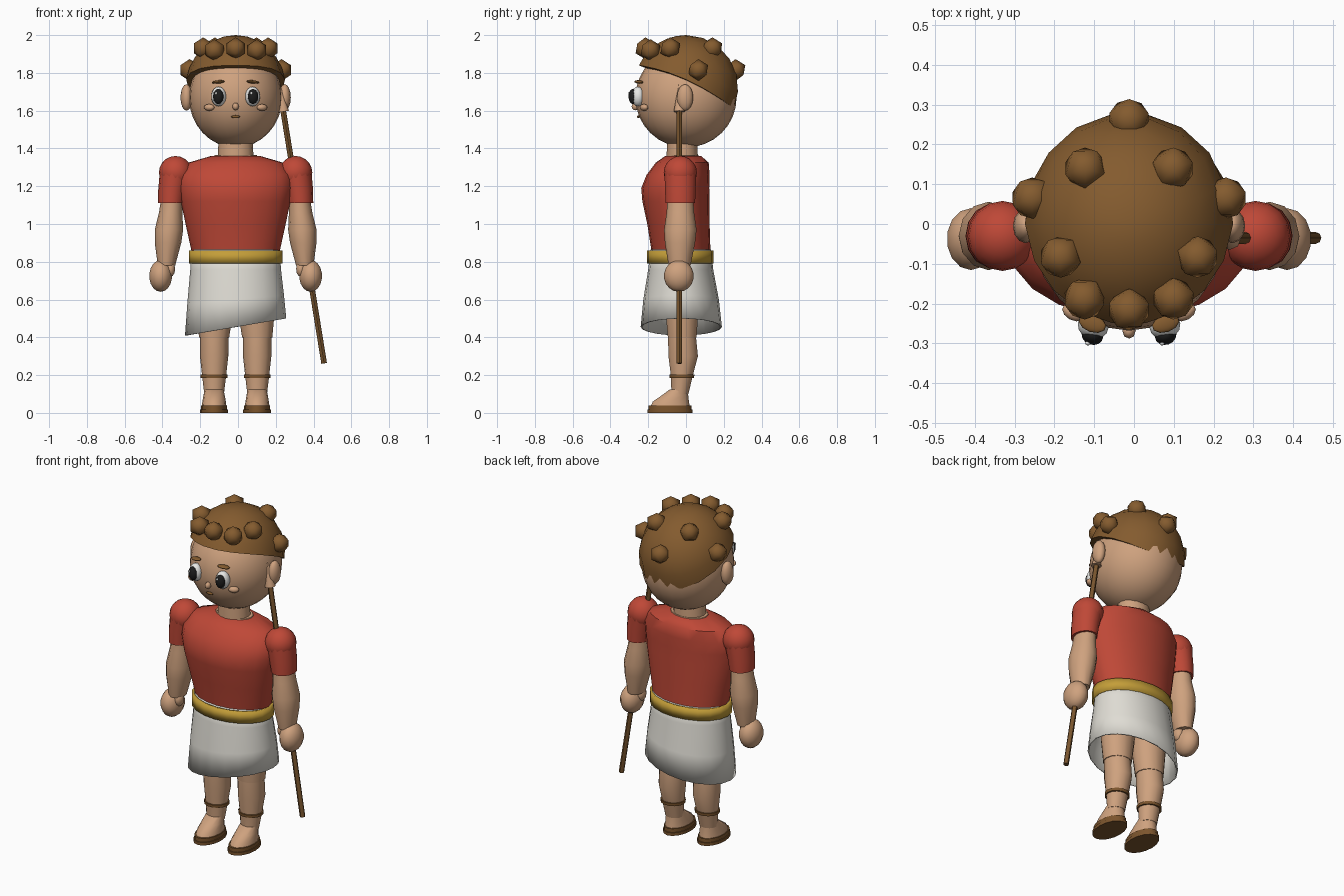
import bpy, bmesh, math
from mathutils import Vector

if "Cube" in bpy.data.objects:
    bpy.data.objects.remove(bpy.data.objects["Cube"])

CX = -0.0125  # body axis; the staff shifts the bounding box


def mat(name, r, g, b):
    m = bpy.data.materials.new(name)
    m.diffuse_color = (r, g, b, 1)
    m.use_nodes = True
    m.node_tree.nodes["Principled BSDF"].inputs["Base Color"].default_value = m.diffuse_color
    return m


SKIN = mat("skin", 0.62, 0.36, 0.21)
HAIR = mat("hair brown", 0.23, 0.105, 0.028)
RED = mat("tunic red", 0.52, 0.065, 0.038)
WHITE = mat("cloth white", 0.74, 0.72, 0.66)
GOLD = mat("belt gold", 0.55, 0.34, 0.04)
WOOD = mat("staff wood", 0.19, 0.09, 0.027)
LEATHER = mat("sandal leather", 0.2, 0.09, 0.026)
BLACK = mat("pupil black", 0.012, 0.012, 0.012)
EYE = mat("eye white", 0.8, 0.8, 0.78)


def finish(name, bm, material):
    bmesh.ops.recalc_face_normals(bm, faces=bm.faces)
    me = bpy.data.meshes.new(name)
    bm.to_mesh(me)
    bm.free()
    me.materials.append(material)
    ob = bpy.data.objects.new(name, me)
    bpy.context.collection.objects.link(ob)
    return ob


def loft(name, material, rings, n=16, cap=True, thick=0):
    """Stack of ellipses (x, y, z, rx, ry[, slant along x])."""
    bm = bmesh.new()
    loops = []
    for x, y, z, rx, ry, *sl in rings:
        k = sl[0] if sl else 0
        loops.append([bm.verts.new((x + rx * math.cos(a), y + ry * math.sin(a), z + k * rx * math.cos(a)))
                      for a in (2 * math.pi * i / n for i in range(n))])
    for a, b in zip(loops, loops[1:]):
        for i in range(n):
            j = (i + 1) % n
            bm.faces.new((a[i], a[j], b[j], b[i]))
    if cap:
        bm.faces.new(loops[0][::-1])
        bm.faces.new(loops[-1])
    ob = finish(name, bm, material)
    if thick:
        m = ob.modifiers.new("thickness", 'SOLIDIFY')
        m.thickness, m.offset = thick, -1
    return ob


def ball(name, material, loc, radii, rot=(0, 0, 0), seg=14, ico=False):
    bm = bmesh.new()
    if ico:
        bmesh.ops.create_icosphere(bm, subdivisions=1, radius=1)
    else:
        bmesh.ops.create_uvsphere(bm, u_segments=seg, v_segments=max(6, seg * 2 // 3), radius=1)
    ob = finish(name, bm, material)
    ob.location, ob.scale, ob.rotation_euler = loc, radii, rot
    return ob


def rod(name, material, p, q, r1, r2, n=8):
    p, q = Vector(p), Vector(q)
    bm = bmesh.new()
    bmesh.ops.create_cone(bm, cap_ends=True, segments=n, radius1=r1, radius2=r2, depth=(q - p).length)
    ob = finish(name, bm, material)
    ob.location = (p + q) / 2
    ob.rotation_euler = (q - p).to_track_quat('Z', 'Y').to_euler()
    return ob


def body(name, material, rows, **kw):
    """Centred loft from rows (z, rx, y, ry[, slant])."""
    return loft(name, material, [(CX, y, z, rx, ry, *s) for z, rx, y, ry, *s in rows], **kw)


# Torso, neck, belt and slanted skirt
body("tunic", RED, [(.84, .23, -.025, .155), (1.0, .265, -.04, .165), (1.12, .29, -.053, .178),
                    (1.19, .3, -.057, .18), (1.26, .3, -.042, .167), (1.325, .25, -.02, .14),
                    (1.36, .13, -.015, .095)], n=20)
body("collar", SKIN, [(1.35, .118, -.015, .085), (1.364, .112, -.015, .08)])
body("neck", SKIN, [(1.34, .095, -.02, .083), (1.46, .09, -.02, .08)])
body("belt", GOLD, [(.79, .247, -.03, .176), (.86, .247, -.03, .176)], n=20, cap=False, thick=.014)
body("skirt", WHITE, [(.865, .234, -.027, .16), (.76, .24, -.028, .172), (.6, .256, -.026, .2, .09),
                      (.455, .268, -.025, .215, .168)], n=20, cap=False, thick=.008)

# Head
ball("head", SKIN, (CX, 0, 1.67), (.247, .268, .265), seg=24)
ball("nose", SKIN, (CX, -.268, 1.622), (.017, .02, .02), seg=8)
ball("mouth", HAIR, (CX, -.252, 1.568), (.024, .008, .008), seg=8)

# Hair cap: dome trimmed along a rim that falls towards the nape
bm = bmesh.new()
N, ROWS, R, ZC = 18, 6, .28, 1.72
top = bm.verts.new((CX, 0, ZC + R))
grid = []
for i in range(N):
    ph, th = 2 * math.pi * i / N, 1.4
    for _ in range(12):
        y = R * math.sin(ph) * math.sin(th)
        th = math.acos((1.765 - .45 * y - .6 * y * y - ZC) / R)
    grid.append([bm.verts.new((CX + .265 * math.cos(ph) * math.sin(th * t), R * math.sin(ph) * math.sin(th * t),
                               ZC + R * math.cos(th * t))) for t in ((k + 1) / ROWS for k in range(ROWS))])
for i in range(N):
    a, b = grid[i], grid[(i + 1) % N]
    bm.faces.new((top, a[0], b[0]))
    for k in range(ROWS - 1):
        bm.faces.new((a[k], a[k + 1], b[k + 1], b[k]))
c = bm.verts.new((CX, 0, 1.74))
for i in range(N):
    bm.faces.new((grid[i][-1], c, grid[(i + 1) % N][-1]))
finish("hair_cap", bm, HAIR)

# Curls
curls = [(0, -.215, 1.93), (.112, -.188, 1.92), (.172, -.083, 1.93), (.243, .065, 1.815),
         (.11, .14, 1.93), (0, .262, 1.815)]
for x, y, z in curls:
    for s in ((1, -1) if x else (1,)):
        ball("curl", HAIR, (CX + s * x, y, z), (.058,) * 3, (0, 0, s * .3), ico=True)

for s in (-1, 1):
    def X(x):
        return CX + s * x

    def limb(name, material, rows, **kw):
        return loft(name, material, [(X(x), y, z, rx, ry) for z, x, rx, y, ry in rows], **kw)

    # Face details
    tilt = (0, 0, s * .33)
    ball("eye", EYE, (X(.09), -.255, 1.675), (.04, .036, .052), tilt)
    ball("pupil", BLACK, (X(.092), -.28, 1.675), (.028, .024, .04), tilt)
    ball("eye_glint", EYE, (X(.094) - .01, -.3, 1.692), (.007, .005, .008), tilt, seg=8)
    ball("eyebrow", HAIR, (X(.092), -.25, 1.752), (.036, .022, .009), (0, s * .1, s * .33), seg=10)
    ball("cheek", SKIN, (X(.14), -.222, 1.617), (.03, .02, .018), (0, 0, s * .5), seg=10)
    ball("ear", SKIN, (X(.26), -.005, 1.67), (.032, .043, .07), seg=12)

    # Arms
    ball("shoulder", RED, (X(.318), -.03, 1.272), (.088, .088, .088), seg=16)
    limb("sleeve", RED, [(1.11, .343, .068, -.03, .08), (1.18, .336, .074, -.03, .083),
                         (1.27, .32, .082, -.03, .086)], n=14)
    limb("upper_arm", SKIN, [(1.14, .337, .056, -.03, .068), (1.06, .344, .062, -.03, .073),
                             (.97, .353, .075, -.03, .086), (.9, .358, .07, -.032, .08),
                             (.78, .366, .046, -.034, .058)], n=12)
    ball("hand", SKIN, (X(.397), -.038, .725), (.062, .079, .084))
    ball("thumb", SKIN, (X(.345), -.05, .762), (.026, .034, .042), seg=10)

    # Legs, feet and sandals
    limb("thigh", SKIN, [(.78, .108, .1, -.025, .1), (.55, .11, .098, -.022, .09),
                         (.4, .114, .08, -.02, .078)], n=14)
    limb("calf", SKIN, [(.42, .114, .075, -.022, .075), (.3, .114, .075, -.015, .08),
                        (.2, .114, .064, -.022, .06), (.1, .114, .052, -.032, .046)], n=14)
    limb("shin_strap", LEATHER, [(.185, .114, .071, -.022, .066), (.202, .114, .071, -.022, .068)], n=14)
    limb("foot", SKIN, [(.03, .114, .066, -.085, .108), (.06, .114, .062, -.08, .098),
                        (.09, .114, .057, -.06, .074), (.125, .114, .05, -.038, .048)], n=14)
    limb("sandal_sole", LEATHER, [(0, .114, .074, -.085, .12), (.018, .114, .074, -.085, .12)], n=16)
    limb("sandal_bed", LEATHER, [(.018, .114, .069, -.085, .114), (.04, .114, .069, -.085, .114)], n=16)
    ball("ankle_strap", LEATHER, (X(.114), -.07, .117), (.03, .02, .009), seg=8)

# Staff with pale point
low, high = Vector((.456, -.035, .262)), Vector((.24, -.035, 1.595))
rod("staff", WOOD, low, high, .015, .015)
rod("staff_point", SKIN, high, high + (high - low).normalized() * .15, .03, .004)

for ob in bpy.data.objects:
    ob.select_set(True)
    bpy.context.view_layer.objects.active = ob
bpy.ops.object.shade_smooth_by_angle(angle=math.radians(45))
